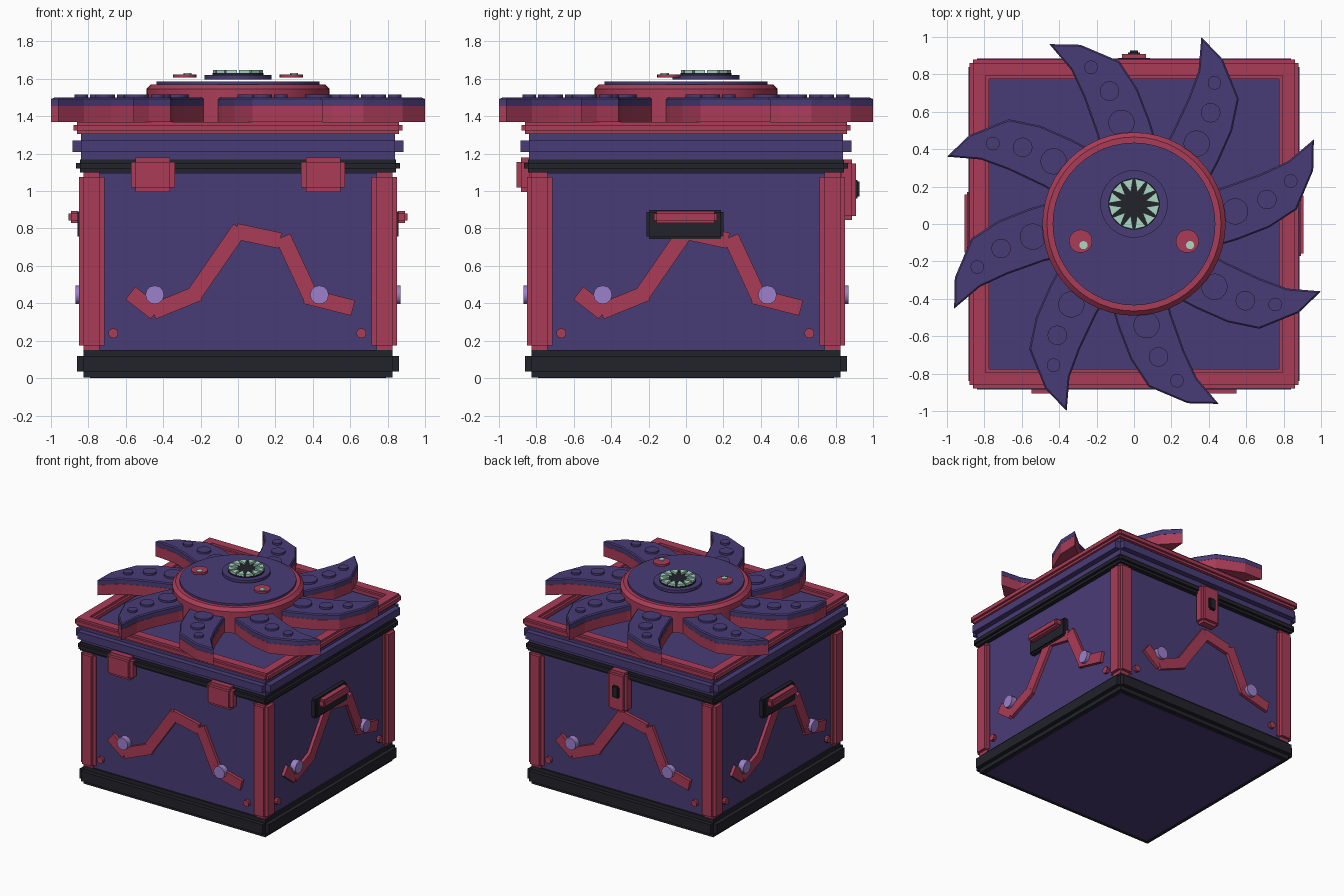
import bpy, bmesh
from math import pi, cos, sin, atan2, hypot
from mathutils import Matrix, Vector

if "Cube" in bpy.data.objects:
    bpy.data.objects.remove(bpy.data.objects["Cube"])


def material(name, rgb):
    m = bpy.data.materials.new(name)
    m.use_nodes = True
    m.diffuse_color = (*rgb, 1)
    m.node_tree.nodes["Principled BSDF"].inputs["Base Color"].default_value = (*rgb, 1)
    return m


PURPLE = material("deep purple", (0.066, 0.045, 0.18))
RED = material("crimson", (0.40, 0.045, 0.098))
BLACK = material("near black", (0.016, 0.016, 0.024))
LILAC = material("lilac", (0.33, 0.22, 0.60))
MINT = material("pale mint", (0.40, 0.70, 0.56))


def finish(name, bm, mat, matrix=Matrix(), smooth=False):
    bm.transform(matrix)
    bmesh.ops.recalc_face_normals(bm, faces=bm.faces)
    mesh = bpy.data.meshes.new(name)
    bm.to_mesh(mesh)
    bm.free()
    mesh.materials.append(mat)
    ob = bpy.data.objects.new(name, mesh)
    bpy.context.collection.objects.link(ob)
    if smooth:
        bpy.ops.object.select_all(action='DESELECT')
        ob.select_set(True)
        bpy.context.view_layer.objects.active = ob
        bpy.ops.object.shade_smooth_by_angle(angle=0.6)
    return ob


def cuboid(bm, centre, size):
    bmesh.ops.create_cube(bm, size=1, matrix=Matrix.Translation(centre) @ Matrix.Diagonal((*size, 1)))


def stepped_box(name, low, high, step, mat, matrix=Matrix()):
    """Box with notched edges: three cuboids, each full length on one axis."""
    low, high = Vector(low), Vector(high)
    bm = bmesh.new()
    for axis in range(3):
        size = high - low - Vector([0 if i == axis else 2 * step for i in range(3)])
        cuboid(bm, (low + high) / 2, size)
    return finish(name, bm, mat, matrix)


def plain_box(name, low, high, mat, matrix=Matrix()):
    bm = bmesh.new()
    low, high = Vector(low), Vector(high)
    cuboid(bm, (low + high) / 2, high - low)
    return finish(name, bm, mat, matrix)


def disc(name, x, y, r, z0, z1, mat, sides=32, matrix=Matrix(), top=None):
    bm = bmesh.new()
    bmesh.ops.create_cone(bm, cap_ends=True, segments=sides, radius1=r, radius2=top or r,
                          depth=z1 - z0, matrix=Matrix.Translation((x, y, (z0 + z1) / 2)))
    return finish(name, bm, mat, matrix, True)


def prism(name, outline, z0, z1, mat, matrix=Matrix(), inset=0, chamfer=0):
    bm = bmesh.new()
    face = bm.faces.new([bm.verts.new((x, y, z0)) for x, y in outline])
    if inset:
        rim = bmesh.ops.inset_individual(bm, faces=[face], thickness=inset)["faces"]
        bmesh.ops.delete(bm, geom=rim, context='FACES')
    raised = bmesh.ops.extrude_face_region(bm, geom=[face], use_keep_orig=True)["geom"]
    for v in raised:
        if isinstance(v, bmesh.types.BMVert):
            v.co.z = z1
    if chamfer:
        edges = [e for e in bm.edges if all(v.co.z == z1 or abs(v.co.z - z1) < 1e-5 for v in e.verts)]
        bmesh.ops.bevel(bm, geom=edges, offset=chamfer, segments=1, affect='EDGES')
    return finish(name, bm, mat, matrix)


def turn(k, count):
    return Matrix.Rotation(2 * pi * k / count, 4, 'Z')


# Chest body, base and lid tiers
def tier(name, half, z0, z1, step, mat):
    stepped_box(name, (-half, -half, z0), (half, half, z1), step, mat)


tier("chest_body", 0.815, 0, 1.12, 0.025, PURPLE)
tier("base_plinth", 0.86, 0.003, 0.15, 0.033, BLACK)
tier("lid_seal", 0.865, 1.10, 1.17, 0.02, BLACK)
tier("lid", 0.885, 1.165, 1.315, 0.045, PURPLE)

# Wall ornaments, laid flat as (across, up, outward) then stood on each wall
STAND = Matrix.Rotation(pi / 2, 4, 'X')
ZIGZAG = [((-0.575, 0.455), (-0.44, 0.35)), ((-0.455, 0.355), (-0.21, 0.455)),
          ((-0.235, 0.445), (0.01, 0.80)), ((-0.01, 0.785), (0.225, 0.735)),
          ((0.24, 0.755), (0.40, 0.41)), ((0.36, 0.44), (0.615, 0.375))]
for k, side in enumerate(("front", "left", "back", "right")):
    wall = turn(k, 4) @ STAND
    stepped_box(side + "_corner_post", (0.715, 0.715, 0.15), (0.85, 0.85, 1.10), 0.025, RED, turn(k, 4))
    stepped_box(side + "_lid_trim", (-0.88, -0.88, 1.305), (0.88, -0.775, 1.37), 0.018, RED, turn(k, 4))

    bm = bmesh.new()
    for i, (a, b) in enumerate(ZIGZAG):
        dx, dy = b[0] - a[0], b[1] - a[1]
        bmesh.ops.create_cube(bm, size=1, matrix=(
            Matrix.Translation(((a[0] + b[0]) / 2, (a[1] + b[1]) / 2, 0.82 + 0.001 * (i % 2)))
            @ Matrix.Rotation(atan2(dy, dx), 4, 'Z') @ Matrix.Diagonal((hypot(dx, dy), 0.085, 0.04, 1))))
    finish(side + "_zigzag", bm, RED, wall)
    for x in (-0.445, 0.435):
        disc(side + "_gem", x, 0.445, 0.05, 0.82, 0.868, LILAC, 12, wall)
    for x in (-0.667, 0.66):
        disc(side + "_stud", x, 0.24, 0.027, 0.80, 0.84, RED, 10, wall)

    # Carrying handles on the two flanks
    if side in ("left", "right"):
        stepped_box(side + "_handle_plate", (-0.21, 0.745, 0.80), (0.2, 0.90, 0.858), 0.012, BLACK, wall)
        stepped_box(side + "_handle_bar", (-0.17, 0.83, 0.84), (0.165, 0.893, 0.907), 0.013, RED, wall)

# Front clasps and back hasp
for x in (-0.455, 0.455):
    stepped_box("front_clasp", (x - 0.117, 0.995, 0.81), (x + 0.117, 1.18, 0.907), 0.025, RED, STAND)
back = turn(2, 4) @ STAND
stepped_box("back_hasp", (-0.085, 0.845, 0.81), (0.085, 1.17, 0.91), 0.022, RED, back)
stepped_box("hasp_keyhole", (-0.032, 0.96, 0.89), (0.032, 1.06, 0.927), 0.01, BLACK, back)

# Eight curled arms around the lid disc
ARM = [(0.36, 1.0), (0.345, 0.82), (0.29, 0.67), (0.20, 0.48), (0.10, 0.32),
       (0.38, 0.20), (0.45, 0.33), (0.525, 0.50), (0.56, 0.67), (0.475, 0.88)]
for k in range(8):
    spin = turn(k, 8)
    prism("arm", ARM, 1.37, 1.46, RED, spin, chamfer=0.006)
    prism("arm_top", ARM, 1.455, 1.5, PURPLE, spin, inset=0.014, chamfer=0.008)
    for x, y, r in ((0.335, 0.43, 0.07), (0.41, 0.595, 0.052), (0.43, 0.755, 0.036)):
        disc("sucker", x, y, r, 1.49, 1.516, PURPLE, 24, spin)

# Central head
disc("head", 0, 0, 0.49, 1.37, 1.545, RED, 48)
disc("head_rim", 0, 0, 0.49, 1.545, 1.57, RED, 48, top=0.465)
disc("head_face", 0, 0, 0.435, 1.56, 1.587, PURPLE, 48)
for x in (-0.285, 0.285):
    disc("eye", x, -0.092, 0.062, 1.608, 1.624, RED, 24)
    disc("pupil", x + 0.015, -0.113, 0.022, 1.62, 1.63, MINT, 16)

# Round mouth with a ring of teeth
disc("mouth_lip", 0, 0.107, 0.18, 1.597, 1.62, PURPLE, 40)
disc("mouth_hole", 0, 0.107, 0.137, 1.61, 1.63, BLACK, 40)
TEETH = 12
for k in range(TEETH):
    half = pi / TEETH * 0.85
    tooth = [(0.135 * cos(half), 0.135 * sin(half)), (0.065, 0), (0.135 * cos(half), -0.135 * sin(half))]
    prism("tooth", tooth, 1.629, 1.647, MINT, Matrix.Translation((0, 0.107, 0)) @ turn(k + 0.5, TEETH))
